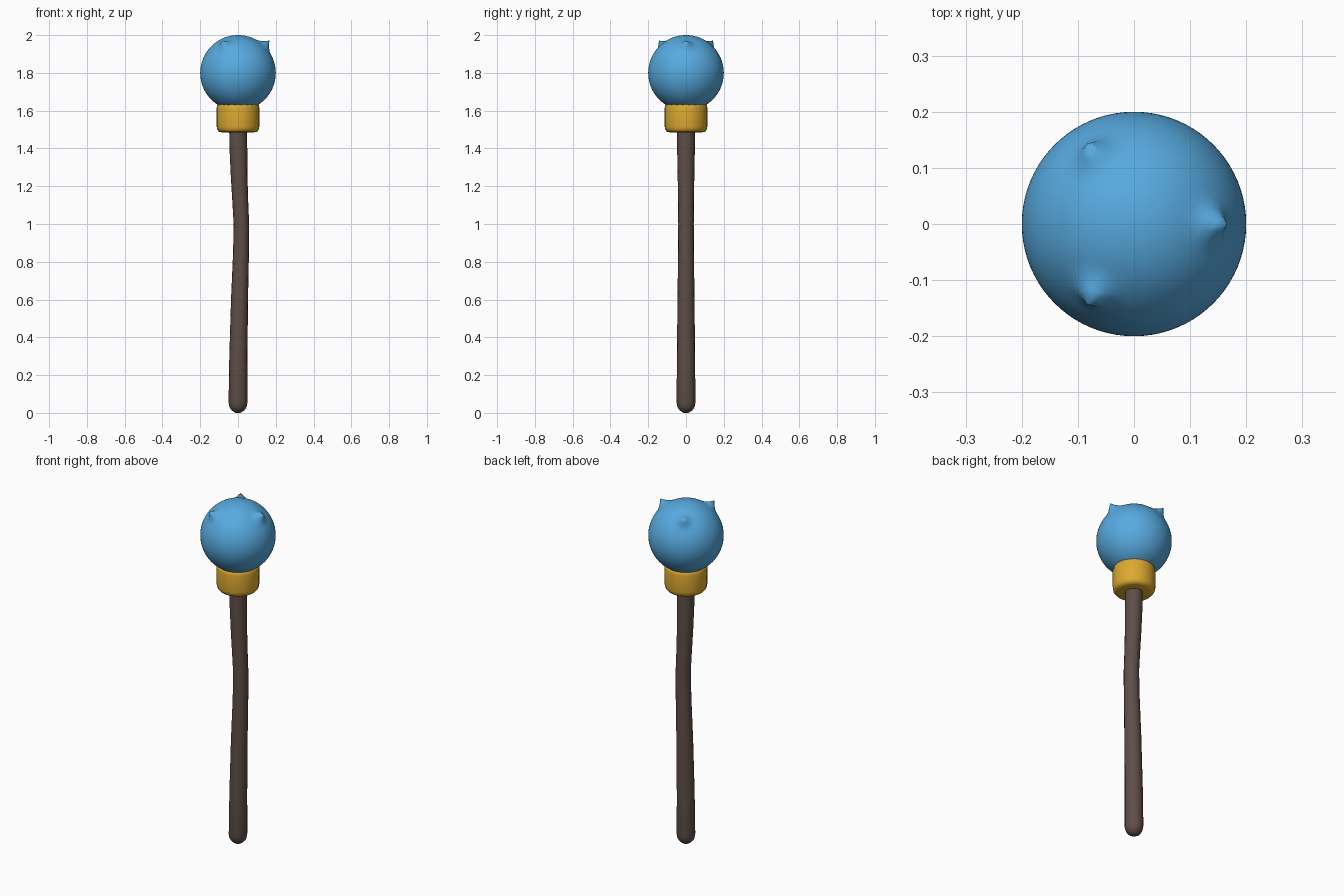
import bpy
import bmesh
from math import cos, sin, pi, radians
from mathutils import Vector

cube = bpy.data.objects.get("Cube")
if cube:
    bpy.data.objects.remove(cube, do_unlink=True)


def material(name, rgb):
    mat = bpy.data.materials.new(name)
    mat.use_nodes = True
    mat.diffuse_color = (*rgb, 1)
    mat.node_tree.nodes["Principled BSDF"].inputs["Base Color"].default_value = (*rgb, 1)
    return mat


def finish(name, bm, mat, angle):
    bmesh.ops.recalc_face_normals(bm, faces=bm.faces)
    mesh = bpy.data.meshes.new(name)
    bm.to_mesh(mesh)
    bm.free()
    mesh.materials.append(mat)
    obj = bpy.data.objects.new(name, mesh)
    bpy.context.collection.objects.link(obj)
    bpy.ops.object.select_all(action="DESELECT")
    bpy.context.view_layer.objects.active = obj
    obj.select_set(True)
    bpy.ops.object.shade_smooth_by_angle(angle=radians(angle))
    return obj


def loft(name, rings, sides, mat, angle):
    """Skin circular rings given as (centre x, height, radius), capping both ends."""
    bm = bmesh.new()
    loops = []
    for x, z, r in rings:
        loops.append([bm.verts.new((x + r * cos(2 * pi * i / sides),
                                    r * sin(2 * pi * i / sides), z))
                      for i in range(sides)])
    for low, high in zip(loops, loops[1:]):
        for i in range(sides):
            j = (i + 1) % sides
            bm.faces.new((low[i], low[j], high[j], high[i]))
    bm.faces.new(loops[0][::-1])
    bm.faces.new(loops[-1])
    return finish(name, bm, mat, angle)


wood = material("dark brown wood", (0.115, 0.076, 0.064))
gold = material("gold", (0.72, 0.40, 0.03))
blue = material("sky blue", (0.095, 0.40, 0.74))

# Slightly bowed staff with a rounded foot
loft("shaft", [(0, 0, 0.012), (0, 0.012, 0.032), (0, 0.03, 0.045), (0, 0.055, 0.05),
               (0.002, 0.3, 0.048), (0.008, 0.6, 0.045), (0.016, 0.85, 0.042),
               (0.018, 1.0, 0.041), (0.012, 1.12, 0.042), (0.006, 1.25, 0.044),
               (0.002, 1.4, 0.047), (0, 1.52, 0.047)], 16, wood, 60)

# Collar holding the orb, softened at both rims
loft("collar", [(0, 1.485, 0.085), (0, 1.488, 0.1), (0, 1.5, 0.11), (0, 1.515, 0.113),
                (0, 1.615, 0.113), (0, 1.63, 0.11), (0, 1.636, 0.102)], 20, gold, 50)

# Orb with three small horns drawn out of its upper surface
bm = bmesh.new()
bmesh.ops.create_icosphere(bm, subdivisions=5, radius=0.2)
for k in range(3):
    turn = 2 * pi * k / 3
    axis = Vector((cos(turn), sin(turn), 1.03)).normalized()
    for v in bm.verts:
        spread = v.co.angle(axis)
        if spread < 0.32:
            v.co *= 1 + 0.2 * (1 - spread / 0.32) ** 2.6
    tip = max(bm.verts, key=lambda v: v.co.dot(axis))
    tip.co = axis * 0.238
orb = finish("orb", bm, blue, 60)
orb.location.z = 1.8
